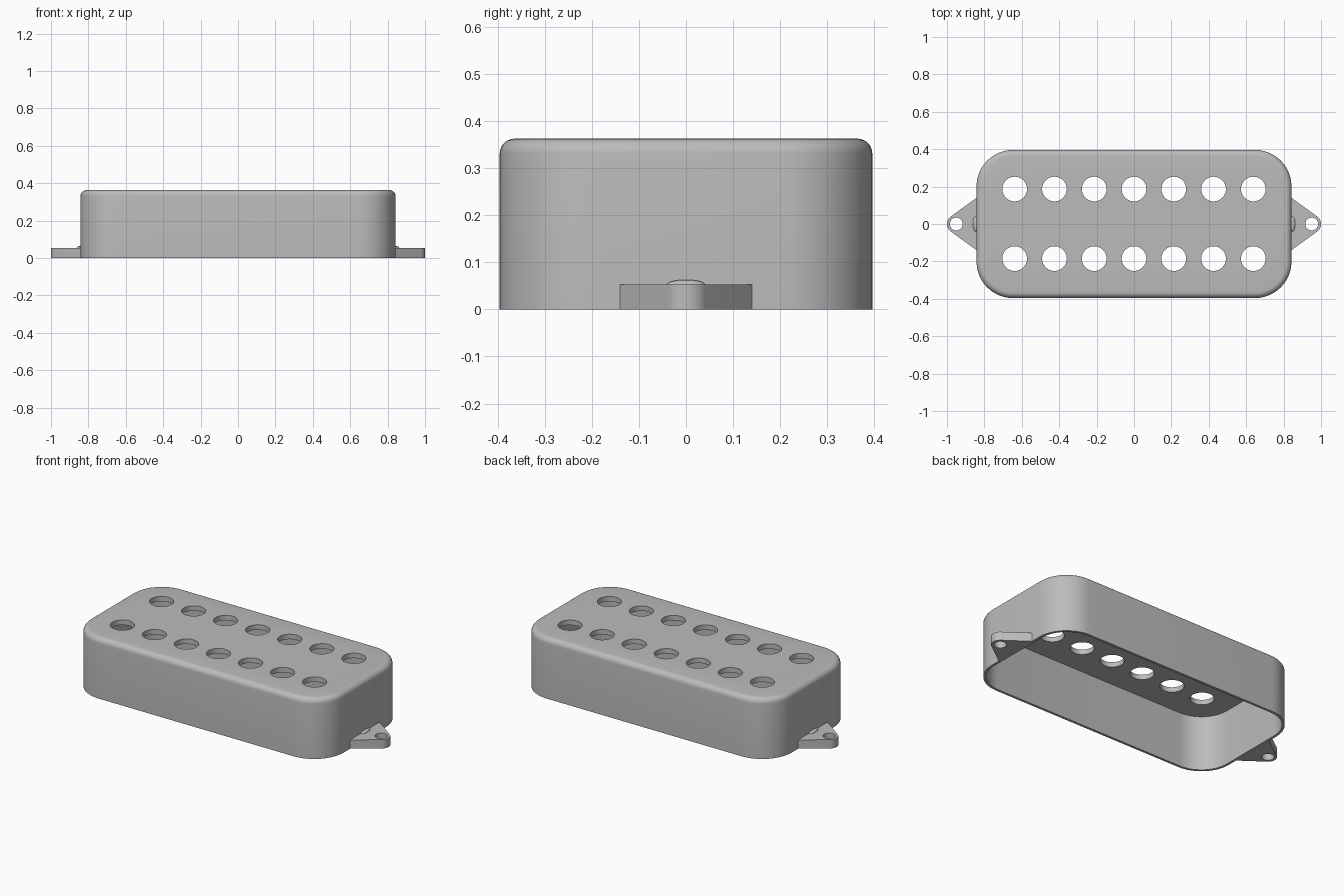
import bpy, bmesh
from math import sin, cos, pi, atan2, acos, hypot

if "Cube" in bpy.data.objects:
    bpy.data.objects.remove(bpy.data.objects["Cube"])

HX, HY, H = 0.842, 0.396, 0.363        # cover half sizes and height
CORNER, FILLET, WALL, ROOF = 0.195, 0.032, 0.015, 0.03
TAB_H, TAB_W, EYE_X, EYE_R = 0.053, 0.14, 0.95, 0.05

grey = bpy.data.materials.new("plain grey")
grey.use_nodes = True
colour = (0.5, 0.5, 0.5, 1)
grey.diffuse_color = colour
grey.node_tree.nodes["Principled BSDF"].inputs["Base Color"].default_value = colour


def finish(bm, name):
    bmesh.ops.recalc_face_normals(bm, faces=bm.faces)
    mesh = bpy.data.meshes.new(name)
    bm.to_mesh(mesh)
    bm.free()
    mesh.materials.append(grey)
    obj = bpy.data.objects.new(name, mesh)
    bpy.context.collection.objects.link(obj)
    return obj


def activate(obj):
    bpy.ops.object.select_all(action="DESELECT")
    obj.select_set(True)
    bpy.context.view_layer.objects.active = obj


def smooth(obj):
    activate(obj)
    bpy.ops.object.shade_smooth_by_angle(angle=pi / 6)


def loft(rings, name):
    """Skin a stack of equal rings and cap both ends."""
    bm = bmesh.new()
    loops = [[bm.verts.new(p) for p in ring] for ring in rings]
    n = len(loops[0])
    for a, b in zip(loops, loops[1:]):
        for i in range(n):
            j = (i + 1) % n
            bm.faces.new((a[i], a[j], b[j], b[i]))
    bm.faces.new(loops[0])
    bm.faces.new(loops[-1])
    return finish(bm, name)


def drill(obj, centres, radius):
    """Cut round vertical holes through an object."""
    bm = bmesh.new()
    for x, y in centres:
        made = bmesh.ops.create_cone(bm, cap_ends=True, segments=40, radius1=radius,
                                     radius2=radius, depth=1)
        bmesh.ops.translate(bm, verts=made["verts"], vec=(x, y, 0.2))
    cutter = finish(bm, "hole_cutter")
    cutter.hide_render = True
    mod = obj.modifiers.new("holes", "BOOLEAN")
    mod.operation, mod.solver, mod.object = "DIFFERENCE", "EXACT", cutter
    activate(obj)
    bpy.ops.object.modifier_apply(modifier=mod.name)
    bpy.data.objects.remove(cutter)


def rounded_ring(inset, z, steps=12):
    r = CORNER - inset
    ring = []
    for q, (sx, sy) in enumerate(((1, 1), (-1, 1), (-1, -1), (1, -1))):
        for i in range(steps + 1):
            a = (q + i / steps) * pi / 2
            ring.append((sx * (HX - CORNER) + r * cos(a), sy * (HY - CORNER) + r * sin(a), z))
    return ring


# Hollow cover, from the inside of the roof round to the outside
profile = [(WALL, H - ROOF), (WALL, 0), (0, 0)]
for i in range(7):
    a = i / 6 * pi / 2
    profile.append((FILLET * (1 - cos(a)), H - FILLET * (1 - sin(a))))
cover = loft([rounded_ring(d, z) for d, z in profile], "cover")
drill(cover, [((i - 3) * 0.2127, y) for i in range(7) for y in (-0.185, 0.187)], 0.066)
smooth(cover)

# Mounting tabs with a screw eye and a small bump against the wall
dx = EYE_X - HX
tangent = atan2(TAB_W, -dx) - acos(EYE_R / hypot(dx, TAB_W))
for side, s in (("left", 1), ("right", -1)):
    outline = [(HX - 0.008, -TAB_W), (HX, -TAB_W)]
    for i in range(17):
        a = tangent * (i / 8 - 1)
        outline.append((EYE_X + EYE_R * cos(a), EYE_R * sin(a)))
    outline += [(HX, TAB_W), (HX - 0.008, TAB_W)]
    tab = loft([[(s * x, y, z) for x, y in outline] for z in (0, TAB_H)], side + "_tab")
    drill(tab, [(s * EYE_X, 0)], 0.034)
    smooth(tab)

    bm = bmesh.new()
    bmesh.ops.create_uvsphere(bm, u_segments=24, v_segments=12, radius=1)
    bmesh.ops.scale(bm, verts=bm.verts, vec=(0.015, 0.04, 0.01))
    bmesh.ops.translate(bm, verts=bm.verts, vec=(s * 0.847, 0, TAB_H))
    smooth(finish(bm, side + "_tab_bump"))
